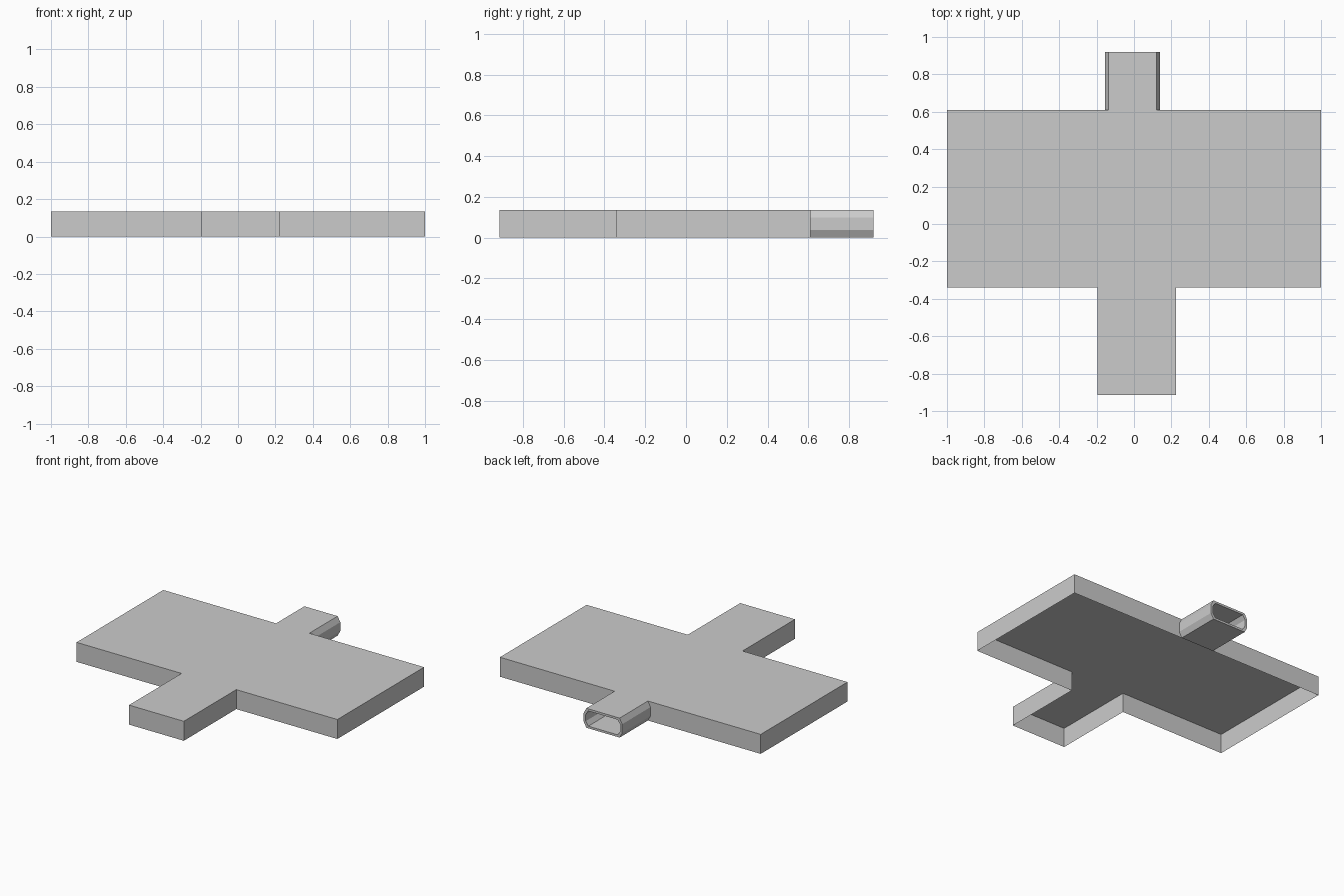
import bpy
import bmesh

cube = bpy.data.objects.get("Cube")
if cube:
    bpy.data.objects.remove(cube, do_unlink=True)

HEIGHT = 0.135

grey = bpy.data.materials.new("plain_grey")
grey.use_nodes = True
colour = (0.6, 0.6, 0.6, 1.0)
grey.diffuse_color = colour
grey.node_tree.nodes["Principled BSDF"].inputs["Base Color"].default_value = colour


def add_object(name, bm):
    mesh = bpy.data.meshes.new(name)
    bm.to_mesh(mesh)
    bm.free()
    mesh.materials.append(grey)
    obj = bpy.data.objects.new(name, mesh)
    bpy.context.collection.objects.link(obj)
    return obj


def sweep(bm, start, end):
    """Join two matching closed loops with side faces."""
    count = len(start)
    for i in range(count):
        j = (i + 1) % count
        bm.faces.new((start[i], start[j], end[j], end[i]))


# Thin T-shaped tray, closed on top and open underneath
outline = [(-1, 0.61), (-1, -0.34), (-0.195, -0.34), (-0.195, -0.915),
           (0.225, -0.915), (0.225, -0.34), (1, -0.34), (1, 0.61)]
bm = bmesh.new()
lower = [bm.verts.new((x, y, 0)) for x, y in outline]
upper = [bm.verts.new((x, y, HEIGHT)) for x, y in outline]
sweep(bm, lower, upper)
bm.faces.new(upper)
add_object("tray_shell", bm)


# Hollow spout with chamfered corners, open at the back
def spout_loop(bm, y, inset):
    left, right = -0.155 + inset, 0.14 - inset
    low, high = inset, HEIGHT - inset
    cx, cz = 0.02, 0.037 - inset / 2
    points = [(left + cx, low), (right - cx, low), (right, low + cz),
              (right, high - cz), (right - cx, high), (left + cx, high),
              (left, high - cz), (left, low + cz)]
    return [bm.verts.new((x, y, z)) for x, z in points]


bm = bmesh.new()
base = spout_loop(bm, 0.61, 0)
rim = spout_loop(bm, 0.92, 0)
mouth = spout_loop(bm, 0.92, 0.015)
inner = spout_loop(bm, 0.61, 0.015)
for a, b in ((base, rim), (rim, mouth), (mouth, inner)):
    sweep(bm, a, b)
bmesh.ops.recalc_face_normals(bm, faces=bm.faces)
add_object("spout", bm)
